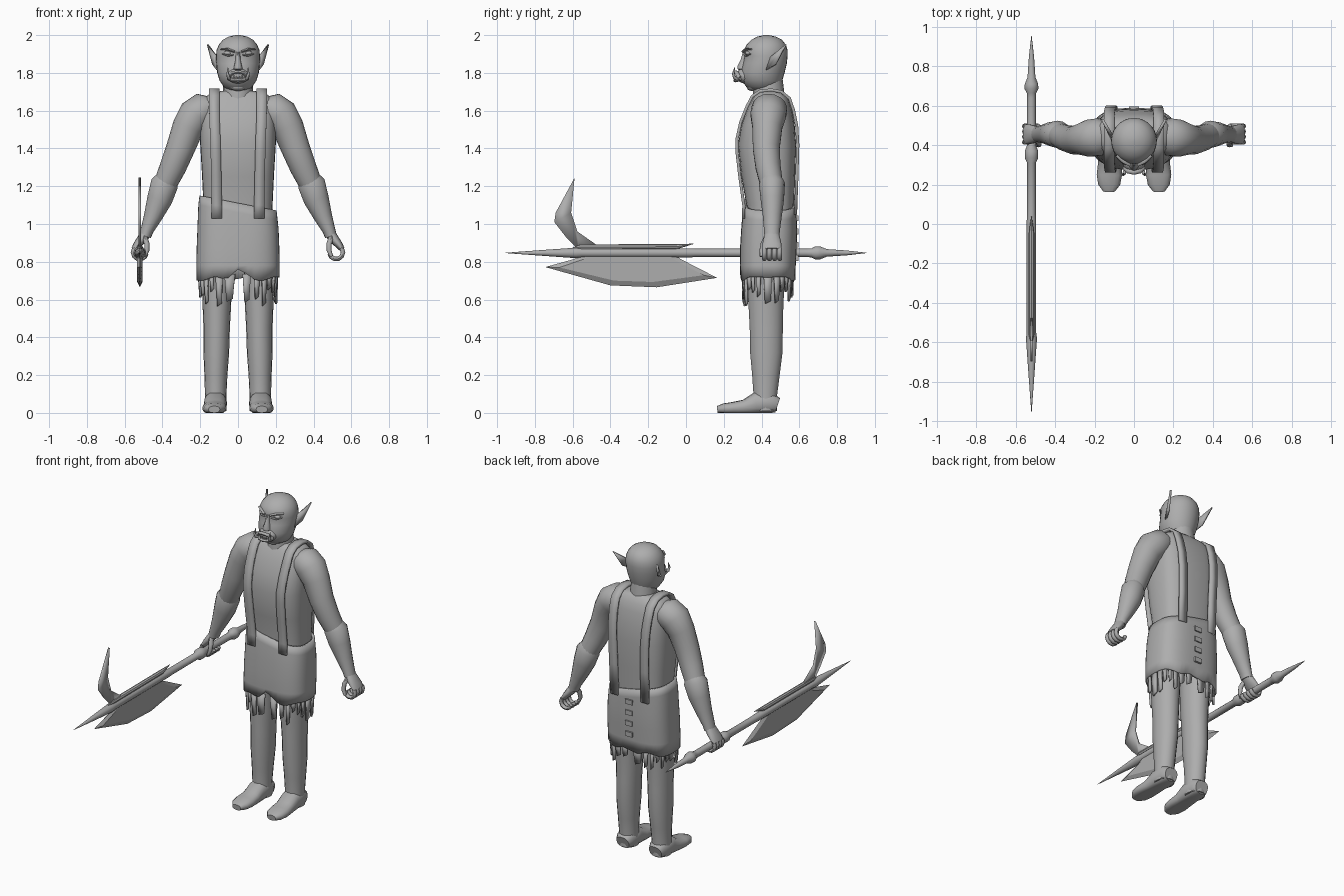
import bpy, bmesh, math, random
from mathutils import Vector

random.seed(4)
grey = bpy.data.materials.new("plain grey")
grey.diffuse_color = (0.42, 0.42, 0.42, 1)


def make(name, bm, angle=50, solid=0):
    bmesh.ops.recalc_face_normals(bm, faces=bm.faces)
    me = bpy.data.meshes.new(name)
    bm.to_mesh(me)
    bm.free()
    ob = bpy.data.objects.new(name, me)
    bpy.context.collection.objects.link(ob)
    me.materials.append(grey)
    if solid:
        m = ob.modifiers.new("thickness", 'SOLIDIFY')
        m.thickness, m.offset = solid, 0
    bpy.ops.object.select_all(action='DESELECT')
    ob.select_set(True)
    bpy.context.view_layer.objects.active = ob
    bpy.ops.object.shade_smooth_by_angle(angle=math.radians(angle))
    return ob


def loft(name, pts, s=1, n=16, p=2, flat=False, caps=True, rule=None, angle=50, solid=0):
    """Skin rings (x, y, z, radius_u, radius_v) along a path; s=-1 mirrors in x."""
    bm = bmesh.new()
    cs = [Vector(q[:3]) for q in pts]
    d = cs[-1] - cs[0]
    along_y = abs(d.y) > max(abs(d.x), abs(d.z))
    ref = Vector((0, 0, 1)) if along_y else Vector((0, 1, 0))
    rings = []
    for i, q in enumerate(pts):
        t = Vector((0, 0, 1)) if flat else (cs[min(i + 1, len(cs) - 1)] - cs[max(i - 1, 0)]).normalized()
        v = (ref - t * ref.dot(t)).normalized()
        u = v.cross(t)
        ring = []
        for k in range(n):
            a = 2 * math.pi * k / n
            c, w = math.cos(a), math.sin(a)
            c = math.copysign(abs(c) ** (2 / p), c)
            w = math.copysign(abs(w) ** (2 / p), w)
            co = cs[i] + u * q[3] * c + v * q[4] * w
            if rule:
                rule(co, i)
            ring.append(bm.verts.new((co.x * s, co.y, co.z)))
        rings.append(ring)
    for a, b in zip(rings, rings[1:]):
        for k in range(n):
            bm.faces.new((a[k], a[(k + 1) % n], b[(k + 1) % n], b[k]))
    if caps:
        bm.faces.new(rings[0])
        bm.faces.new(rings[-1])
    return make(name, bm, angle, solid)


def stack(rows):
    """Rows (z, half_width, front_y, back_y) to rings."""
    return [(0, (f + b) / 2, z, w, (b - f) / 2) for z, w, f, b in rows]


def ball(name, loc, r):
    bm = bmesh.new()
    bmesh.ops.create_uvsphere(bm, u_segments=14, v_segments=8, radius=1)
    for v in bm.verts:
        v.co = Vector([v.co[i] * r[i] + loc[i] for i in range(3)])
    return make(name, bm)


# Torso, neck and head
loft("torso", stack([(1.02, .18, .32, .57), (1.1, .183, .32, .572), (1.25, .19, .293, .578),
     (1.42, .2, .275, .583), (1.53, .2, .295, .575), (1.61, .195, .325, .56),
     (1.66, .185, .35, .545), (1.69, .15, .37, .525), (1.705, .085, .38, .51)]), n=32, p=2.9, flat=True)
loft("neck", stack([(1.62, .085, .35, .53), (1.78, .075, .36, .51)]), flat=True)
loft("head", stack([(1.71, .05, .345, .47), (1.725, .075, .32, .495), (1.76, .098, .295, .51),
     (1.80, .11, .288, .522), (1.85, .115, .302, .534), (1.89, .116, .31, .538), (1.92, .114, .305, .538),
     (1.95, .101, .322, .528), (1.975, .08, .345, .508), (1.992, .05, .378, .475), (2.0, .012, .415, .44)]),
     n=28, flat=True, angle=70)

# Face
loft("nose", stack([(1.91, .012, .3, .34), (1.87, .014, .288, .34), (1.835, .022, .27, .34),
     (1.82, .026, .272, .34), (1.812, .018, .285, .34)]), n=10, flat=True)
ball("muzzle", (0, .315, 1.785), (.06, .05, .042))
ball("chin", (0, .35, 1.728), (.045, .03, .024))
loft("upper_lip", [(-.05, .285, 1.775, .008, .012), (-.03, .268, 1.80, .009, .012), (0, .262, 1.805, .009, .012),
     (.03, .268, 1.80, .009, .012), (.05, .285, 1.775, .008, .012)], n=8)
loft("lower_lip", [(-.05, .288, 1.77, .009, .012), (-.03, .27, 1.762, .01, .014), (0, .264, 1.76, .01, .014),
     (.03, .27, 1.762, .01, .014), (.05, .288, 1.77, .009, .012)], n=8)
for i in range(4):
    x = -.021 + .014 * i
    loft("tooth", [(x, .263, 1.762, .006, .005), (x, .262, 1.785, .002, .002)], n=6)
for s, side in ((1, "left"), (-1, "right")):
    loft(side + "_tusk", [(.042, .28, 1.765, .009, .009), (.05, .256, 1.775, .009, .009),
         (.055, .25, 1.795, .007, .007), (.053, .258, 1.83, .001, .001)], s, n=8)
    ball(side + "_eye", (s * .052, .332, 1.905), (.024, .02, .012))
    loft(side + "_brow", [(.018, .303, 1.912, .006, .012), (.05, .318, 1.924, .007, .012),
         (.085, .35, 1.925, .005, .012)], s, n=8)
    loft(side + "_lower_lid", [(.024, .312, 1.896, .004, .008), (.052, .321, 1.89, .004, .008),
         (.08, .345, 1.9, .004, .008)], s, n=8)
    # Flat pointed ear, swept up and back
    bm = bmesh.new()
    ear = [(.11, .425, 1.815), (.112, .45, 1.885), (.16, .53, 1.95), (.132, .475, 1.845)]
    bm.faces.new([bm.verts.new((x * s, y, z)) for x, y, z in ear])
    make(side + "_ear", bm, 30, .012)

    # Arm, forearm cuff and curled hand
    loft(side + "_arm", [(.13, .445, 1.625, .05, .07), (.175, .442, 1.61, .09, .095), (.225, .435, 1.575, .094, .095),
         (.265, .43, 1.51, .084, .08), (.305, .425, 1.4, .076, .072), (.345, .435, 1.3, .07, .067),
         (.39, .455, 1.2, .06, .06)], s, n=18)
    loft(side + "_forearm", [(.375, .45, 1.245, .055, .055), (.388, .455, 1.215, .073, .069),
         (.415, .457, 1.13, .067, .062), (.45, .457, 1.04, .049, .05), (.482, .455, .965, .034, .042),
         (.492, .455, .935, .032, .04)], s, n=16, angle=35)
    loft(side + "_palm", [(.488, .455, .95, .028, .036), (.51, .455, .918, .026, .046),
         (.536, .455, .888, .02, .052), (.552, .455, .865, .014, .05)], s, n=14)
    for i in range(4):
        y = .415 + .027 * i
        arc = [math.radians(a) for a in (35, 0, -35, -70, -105, -140, -170)]
        loft(side + "_finger", [(.52 + .036 * math.cos(a), y, .85 + .036 * math.sin(a), .012, .013)
             for a in arc], s, n=8)
    loft(side + "_thumb", [(.495, .43, .93, .015, .018), (.482, .41, .895, .014, .015),
         (.482, .402, .86, .013, .013), (.495, .4, .828, .009, .01)], s, n=8)

    # Leg and foot
    loft(side + "_leg", [(.11, .425, .9, .085, .105), (.112, .425, .7, .08, .1), (.112, .423, .58, .076, .094),
         (.113, .425, .45, .07, .089), (.115, .425, .32, .068, .087), (.117, .423, .2, .061, .074),
         (.118, .42, .1, .057, .064), (.118, .42, .01, .058, .064)], s, n=18)

    def sole(co, i):
        co.z = max(co.z, 0)
    loft(side + "_foot", [(.118, .485, .04, .045, .04), (.118, .455, .05, .06, .055), (.12, .37, .05, .06, .06),
         (.122, .31, .03, .06, .04), (.125, .25, .025, .064, .033), (.126, .2, .022, .056, .028),
         (.126, .165, .018, .03, .018)], s, n=16, p=2.4, rule=sole)

    # Strap over the shoulder, front waist to back waist
    path = [(.112, .305, 1.03), (.112, .306, 1.1), (.115, .285, 1.25), (.118, .27, 1.38), (.12, .27, 1.45),
            (.124, .29, 1.54), (.126, .322, 1.62), (.126, .35, 1.675), (.126, .39, 1.703), (.126, .45, 1.71),
            (.126, .505, 1.7), (.126, .548, 1.665), (.124, .57, 1.6), (.12, .586, 1.52), (.116, .592, 1.42),
            (.112, .587, 1.25), (.11, .58, 1.05)]
    bm = bmesh.new()
    rows = [[bm.verts.new((s * (x + w), y, z)) for w in (-.027, .027)] for x, y, z in path]
    for a, b in zip(rows, rows[1:]):
        bm.faces.new((a[0], a[1], b[1], b[0]))
    make(side + "_strap", bm, 50, .016)


# Wrapped skirt: slanted waist and a notch at the front hem
def skirt_shape(co, i):
    if i >= 4:
        co.z -= .2 * co.x
    if i == 0:
        co.z += .01 * math.sin(co.x * 40)
        if co.y < .43:
            co.z += max(0, .05 - abs(co.x) * .7)


loft("skirt", [(0, .433, .71, .213, .138), (0, .433, .78, .212, .14), (0, .436, .87, .211, .142),
     (0, .44, .97, .207, .14), (0, .442, 1.06, .202, .135), (0, .445, 1.11, .196, .131)],
     n=48, p=2.9, flat=True, caps=False, rule=skirt_shape, solid=.016)


# Torn fringe under the hem
def hem(a, k):
    c, w = math.cos(a), math.sin(a)
    return (math.copysign(abs(c) ** .69, c) * .208 * k, .433 + math.copysign(abs(w) ** .69, w) * .133 * k)


count = 26
for i in range(count):
    a = -math.pi / 2 + 2 * math.pi * (i + .5) / count
    low = random.uniform(.56, .66)
    if abs(hem(a, 1)[0]) < .045 and math.sin(a) < 0:
        continue
    half = random.uniform(.06, .1)
    bm = bmesh.new()
    vs = []
    for ang, k, z in ((a - half * 1.2, 1, .735), (a + half * 1.2, 1, .735), (a + half * .8, .97, low + .015),
                      (a - half * .7, .97, low)):
        vs.append(bm.verts.new((*hem(ang, k), z)))
    bm.faces.new(vs)
    make("fringe_strip", bm, 30, .012)

# Lacing down the back seam
for z in (.82, .89, .96, 1.03):
    bm = bmesh.new()
    bmesh.ops.create_cube(bm, size=1)
    for v in bm.verts:
        v.co = Vector((v.co.x * .05, v.co.y * .02 + .585, v.co.z * .03 + z))
    make("back_lace", bm, 30)

# Polearm, held in the right hand and pointing forward
X, Z = -.52, .847
shaft = [(-.955, .001), (-.75, .016), (-.58, .028), (-.55, .024), (.02, .024), (.05, .022), (.31, .022),
         (.335, .034), (.37, .034), (.4, .022), (.64, .022), (.665, .024), (.685, .035), (.71, .034),
         (.745, .02), (.85, .013), (.955, .001)]
loft("polearm_shaft", [(X, y, Z, r, r) for y, r in shaft], n=12, angle=35)
loft("polearm_spine", [(X, -.6, .872, .004, .004), (X, -.56, .878, .015, .014), (X, -.05, .88, .015, .014),
     (X, .04, .895, .001, .001)], n=8, angle=35)

# Axe blade: thin rim with a thicker inner plate
outline = [(-.745, .772), (-.59, .815), (-.57, .835), (-.05, .835), (-.03, .815), (.165, .715),
           (-.155, .665), (-.4, .675)]
cy, cz = -.28, .765
bm = bmesh.new()
rim = [bm.verts.new((X, y, z)) for y, z in outline]
for t in (-.014, .014):
    inner = [bm.verts.new((X + t, cy + (y - cy) * .84, cz + (z - cz) * (.98 if z > .8 else .72)))
             for y, z in outline]
    for k in range(len(rim)):
        j = (k + 1) % len(rim)
        bm.faces.new((rim[k], rim[j], inner[j], inner[k]))
    bm.faces.new(inner)
make("axe_blade", bm, 15)

# Upper hook blade
bm = bmesh.new()
hook = [(-.46, .88), (-.575, .96), (-.608, 1.06), (-.59, 1.245), (-.69, 1.06), (-.697, 1.01), (-.635, .93), (-.57, .865)]
bm.faces.new([bm.verts.new((X, y, z)) for y, z in hook])
make("hook_blade", bm, 30, .012)
